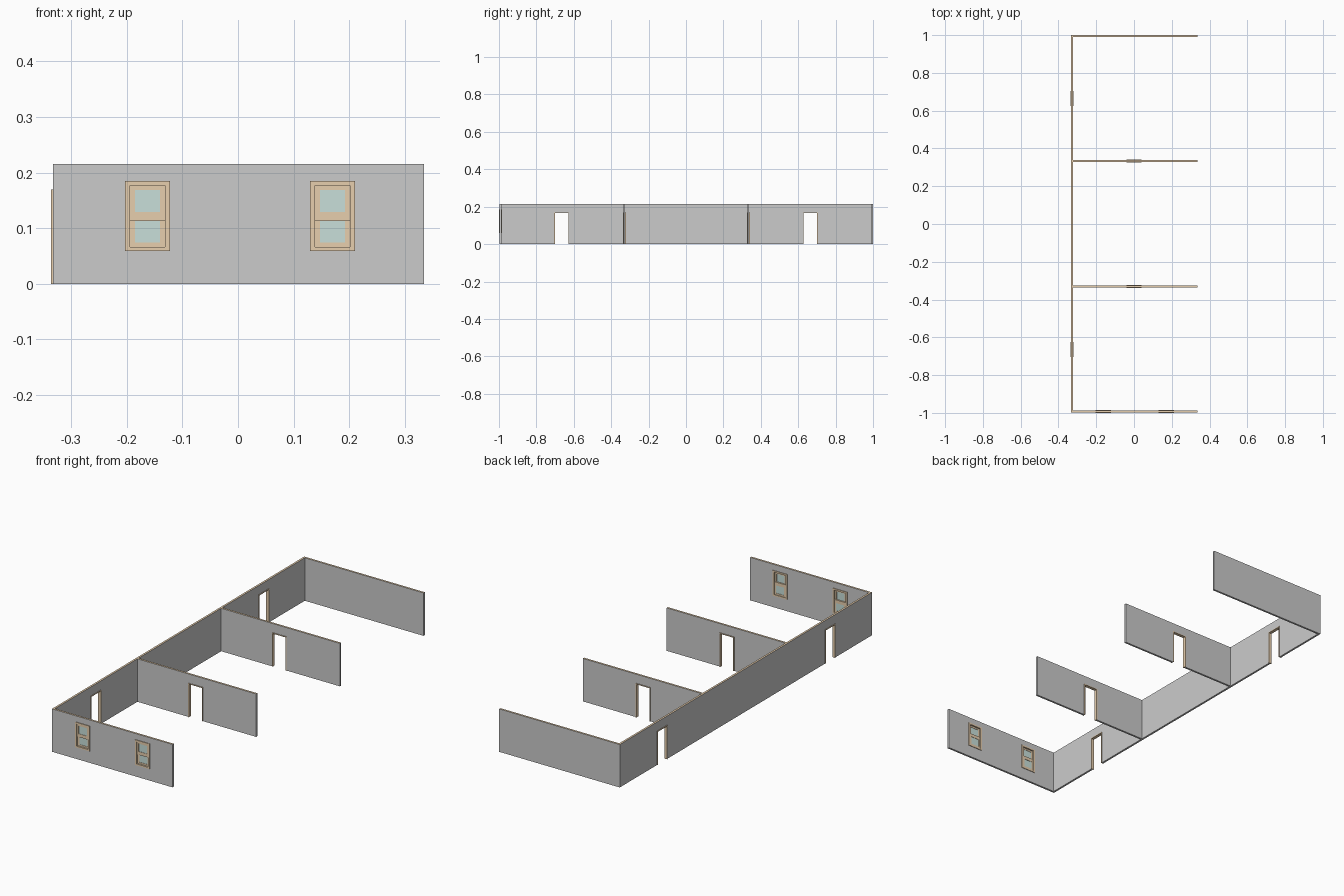
import bpy, bmesh

if "Cube" in bpy.data.objects:
    bpy.data.objects.remove(bpy.data.objects["Cube"])


def make_mat(name, rgb):
    m = bpy.data.materials.new(name)
    m.diffuse_color = (*rgb, 1)
    m.use_nodes = True
    m.node_tree.nodes["Principled BSDF"].inputs["Base Color"].default_value = m.diffuse_color
    return m


wood = make_mat("tan_wood", (0.80, 0.62, 0.42))
glass = make_mat("pale_glass", (0.58, 0.74, 0.70))


def panel(name, axis, mid, thick, rect, holes=(), mat=None, tan_top=False):
    """Upright slab running along axis, with rectangular holes (u0, u1, z0, z1)."""
    rects = [rect, *holes]
    us = sorted({v for r in rects for v in r[:2]})
    zs = sorted({v for r in rects for v in r[2:]})
    bm = bmesh.new()

    def place(u, z):
        off = mid - thick / 2
        return bm.verts.new((u, off, z) if axis == "x" else (off, u, z))

    grid = [[place(u, z) for z in zs] for u in us]
    for i in range(len(us) - 1):
        for j in range(len(zs) - 1):
            u, z = (us[i] + us[i + 1]) / 2, (zs[j] + zs[j + 1]) / 2
            if not any(h[0] < u < h[1] and h[2] < z < h[3] for h in holes):
                bm.faces.new((grid[i][j], grid[i + 1][j],
                              grid[i + 1][j + 1], grid[i][j + 1]))
    ext = bmesh.ops.extrude_face_region(bm, geom=bm.faces[:], use_keep_orig=True)
    verts = [g for g in ext["geom"] if isinstance(g, bmesh.types.BMVert)]
    bmesh.ops.translate(bm, verts=verts,
                        vec=(0, thick, 0) if axis == "x" else (thick, 0, 0))
    bmesh.ops.delete(bm, geom=[v for v in bm.verts if not v.link_faces], context="VERTS")
    bmesh.ops.recalc_face_normals(bm, faces=bm.faces[:])
    if tan_top:
        for f in bm.faces:
            if f.normal.z > 0.9 and f.calc_center_median().z > rect[3] - 1e-4:
                f.material_index = 1
    me = bpy.data.meshes.new(name)
    bm.to_mesh(me)
    bm.free()
    me.materials.append(mat)
    if tan_top:
        me.materials.append(wood)
    ob = bpy.data.objects.new(name, me)
    bpy.context.collection.objects.link(ob)
    return ob


H, T, TRIM = 0.215, 0.010, 0.016       # wall height, wall and trim thickness
LEFT, INNER, RIGHT = -0.328, -0.323, 0.335


def door_rect(c):
    return (c - 0.040, c + 0.040, 0, 0.170)


def door_frame(name, axis, mid, c):
    hole = (c - 0.036, c + 0.036, 0, 0.166)
    panel(name, axis, mid, TRIM, door_rect(c), [hole], wood)


# long side wall with two doorways
side_doors = {"front": -0.665, "back": 0.665}
panel("side_wall", "y", LEFT, T, (-0.997, 1.0, 0, H),
      [door_rect(c) for c in side_doors.values()], tan_top=True)
for label, c in side_doors.items():
    door_frame(f"side_door_frame_{label}", "y", LEFT, c)

# two dividing walls with a central doorway
for label, y in (("front", -0.330), ("back", 0.333)):
    panel(f"dividing_wall_{label}", "x", y, T, (INNER, RIGHT, 0, H),
          [door_rect(0)], tan_top=True)
    door_frame(f"dividing_door_frame_{label}", "x", y, 0)

# plain back wall
panel("back_wall", "x", 0.995, T, (INNER, RIGHT, 0, H), tan_top=True)

# front wall with two double-hung windows
FY = -0.992
windows = {"left": -0.1625, "right": 0.170}


def window_rect(c):
    return (c - 0.0405, c + 0.0405, 0.0585, 0.185)


panel("front_wall", "x", FY, T, (INNER, RIGHT, 0, H),
      [window_rect(c) for c in windows.values()], tan_top=True)
for label, c in windows.items():
    panel(f"window_casing_{label}", "x", FY, TRIM, window_rect(c),
          [(c - 0.0315, c + 0.0315, 0.066, 0.177)], wood)
    # upper sash sits outside the lower one
    for part, y, z0, z1, g0, g1 in (("upper", FY - 0.0025, 0.113, 0.177, 0.1295, 0.169),
                                    ("lower", FY + 0.0025, 0.066, 0.1295, 0.074, 0.113)):
        pane = (c - 0.0225, c + 0.0225, g0, g1)
        panel(f"{part}_sash_{label}", "x", y, 0.005,
              (c - 0.0315, c + 0.0315, z0, z1), [pane], wood)
        panel(f"{part}_glass_{label}", "x", y, 0.0015, pane, mat=glass)
